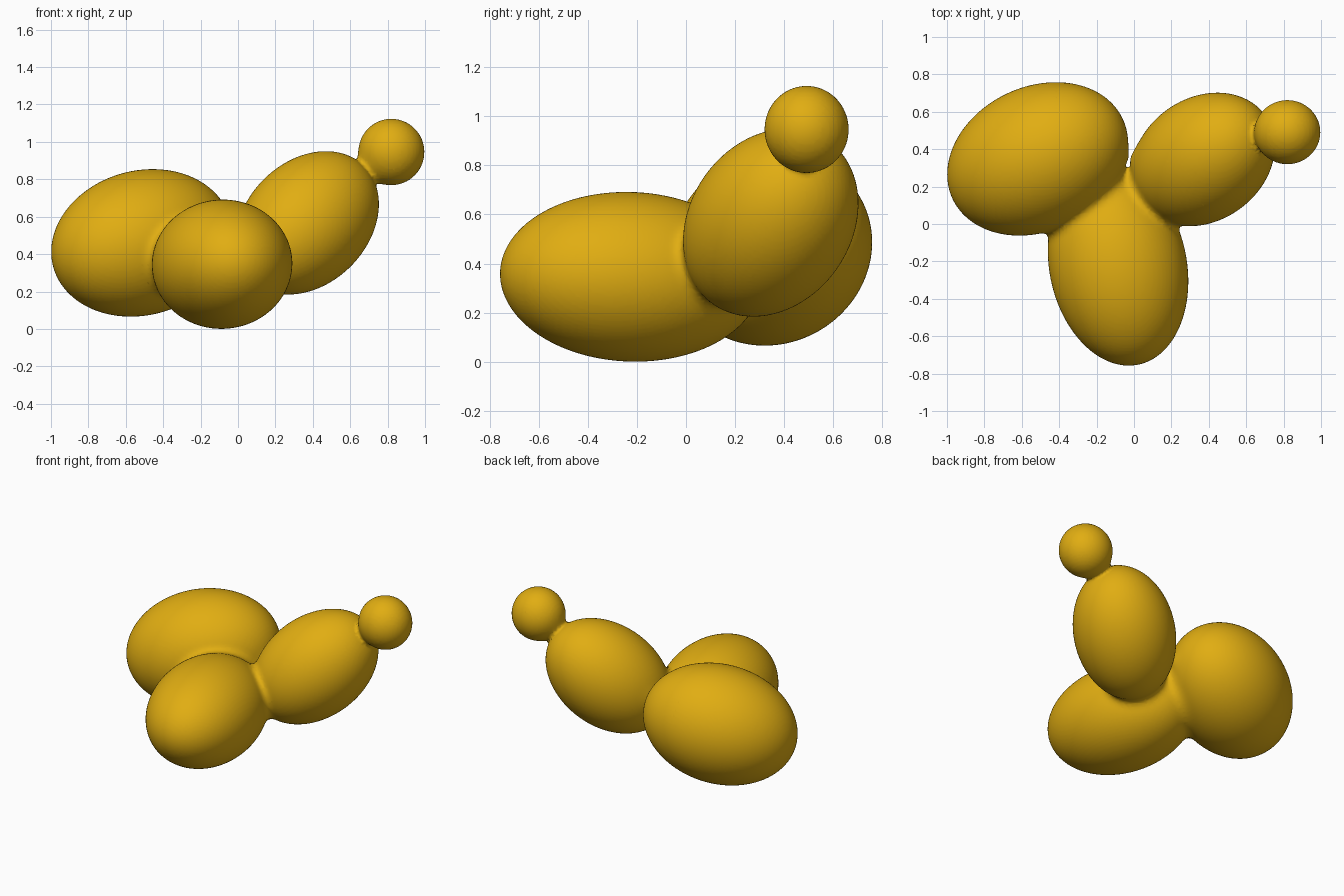
import bpy
from mathutils import Vector

if "Cube" in bpy.data.objects:
    bpy.data.objects.remove(bpy.data.objects["Cube"])

THRESHOLD, STIFFNESS = 0.27, 10.0
# radius factor so that each lobe's surface lands on its stated semi-axes
REACH = 1 / (1 - (THRESHOLD / STIFFNESS) ** (1 / 3)) ** 0.5

amber = bpy.data.materials.new("amber")
amber.diffuse_color = (0.75, 0.42, 0.006, 1)
amber.use_nodes = True
amber.node_tree.nodes["Principled BSDF"].inputs["Base Color"].default_value = amber.diffuse_color

# centre, long axis direction, semi-axes
LOBES = [
    ((-0.515, 0.348, 0.46), (0.877, 0.415, 0.24), (0.509, 0.386, 0.386)),     # left lobe
    ((-0.085, -0.225, 0.346), (0.2, -0.98, 0.038), (0.538, 0.367, 0.345)),    # front lobe
    ((0.37, 0.345, 0.567), (0.633, 0.446, 0.632), (0.452, 0.329, 0.329)),     # right lobe
    ((0.82, 0.491, 0.946), (1, 0, 0), (0.176, 0.171, 0.177)),                 # small ball
]

# blended blob
meta = bpy.data.metaballs.new("blob_field")
meta.threshold = THRESHOLD
meta.resolution = meta.render_resolution = 0.016
field = bpy.data.objects.new("blob_field", meta)
bpy.context.collection.objects.link(field)
for centre, axis, size in LOBES:
    e = meta.elements.new(type='ELLIPSOID')
    e.co = centre
    e.rotation = Vector(axis).to_track_quat('X', 'Z')
    e.size_x, e.size_y, e.size_z = size
    e.radius = REACH
    e.stiffness = STIFFNESS

# turn the field into a smooth mesh
bpy.context.view_layer.update()
deps = bpy.context.evaluated_depsgraph_get()
mesh = bpy.data.meshes.new_from_object(field.evaluated_get(deps))
bpy.data.objects.remove(field)
mesh.materials.clear()
mesh.materials.append(amber)
for p in mesh.polygons:
    p.use_smooth = True
    p.material_index = 0
blob = bpy.data.objects.new("blended_lobes", mesh)
bpy.context.collection.objects.link(blob)
